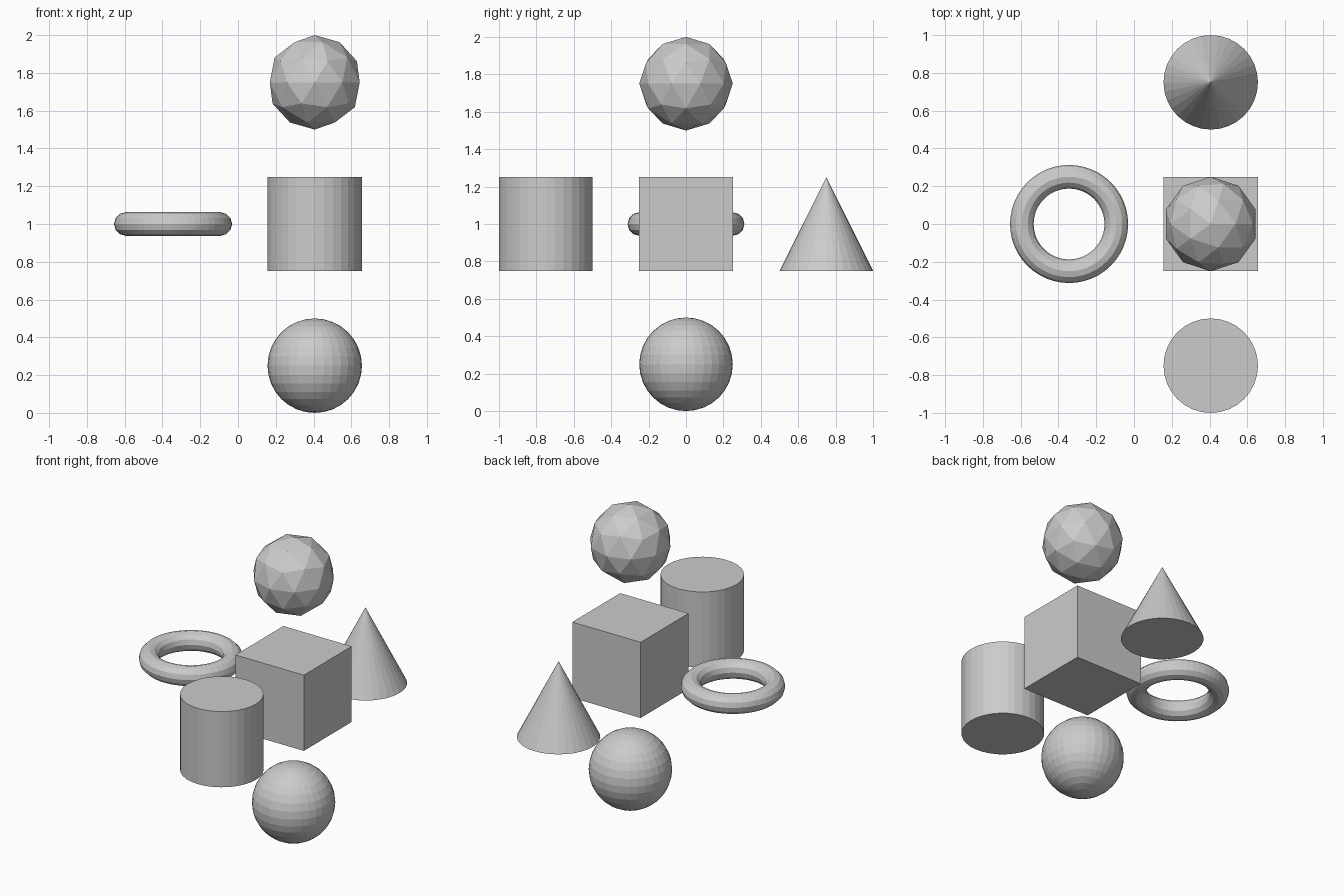
import bpy

cube = bpy.data.objects.get("Cube")
if cube:
    bpy.data.objects.remove(cube, do_unlink=True)

# One plain grey for every solid
grey = bpy.data.materials.new("plain_grey")
grey.use_nodes = True
colour = (0.6, 0.6, 0.6, 1)
grey.diffuse_color = colour
grey.node_tree.nodes["Principled BSDF"].inputs["Base Color"].default_value = colour

R = 0.25            # radius of every solid
STEP = 3 * R        # spacing from the central block
CX, CZ = 0.40625, 1.0
ops = bpy.ops.mesh


def solid(name, add, offset, **options):
    """Add a flat-shaded primitive, offset in steps from the central block."""
    dx, dy, dz = offset
    add(location=(CX + dx * STEP, dy * STEP, CZ + dz * STEP), **options)
    obj = bpy.context.object
    obj.name = obj.data.name = name
    obj.data.materials.append(grey)
    bpy.ops.object.shade_flat()
    return obj


# Central block with a solid on five of its sides
solid("block", ops.primitive_cube_add, (0, 0, 0), size=2 * R)
solid("ball", ops.primitive_uv_sphere_add, (0, 0, -1),
      segments=32, ring_count=16, radius=R)
solid("faceted_ball", ops.primitive_ico_sphere_add, (0, 0, 1),
      subdivisions=2, radius=R)
solid("cylinder", ops.primitive_cylinder_add, (0, -1, 0),
      vertices=32, radius=R, depth=2 * R)
solid("cone", ops.primitive_cone_add, (0, 1, 0),
      vertices=32, radius1=R, radius2=0, depth=2 * R)
solid("ring", ops.primitive_torus_add, (-1, 0, 0),
      major_segments=48, minor_segments=12, major_radius=R, minor_radius=R / 4)
